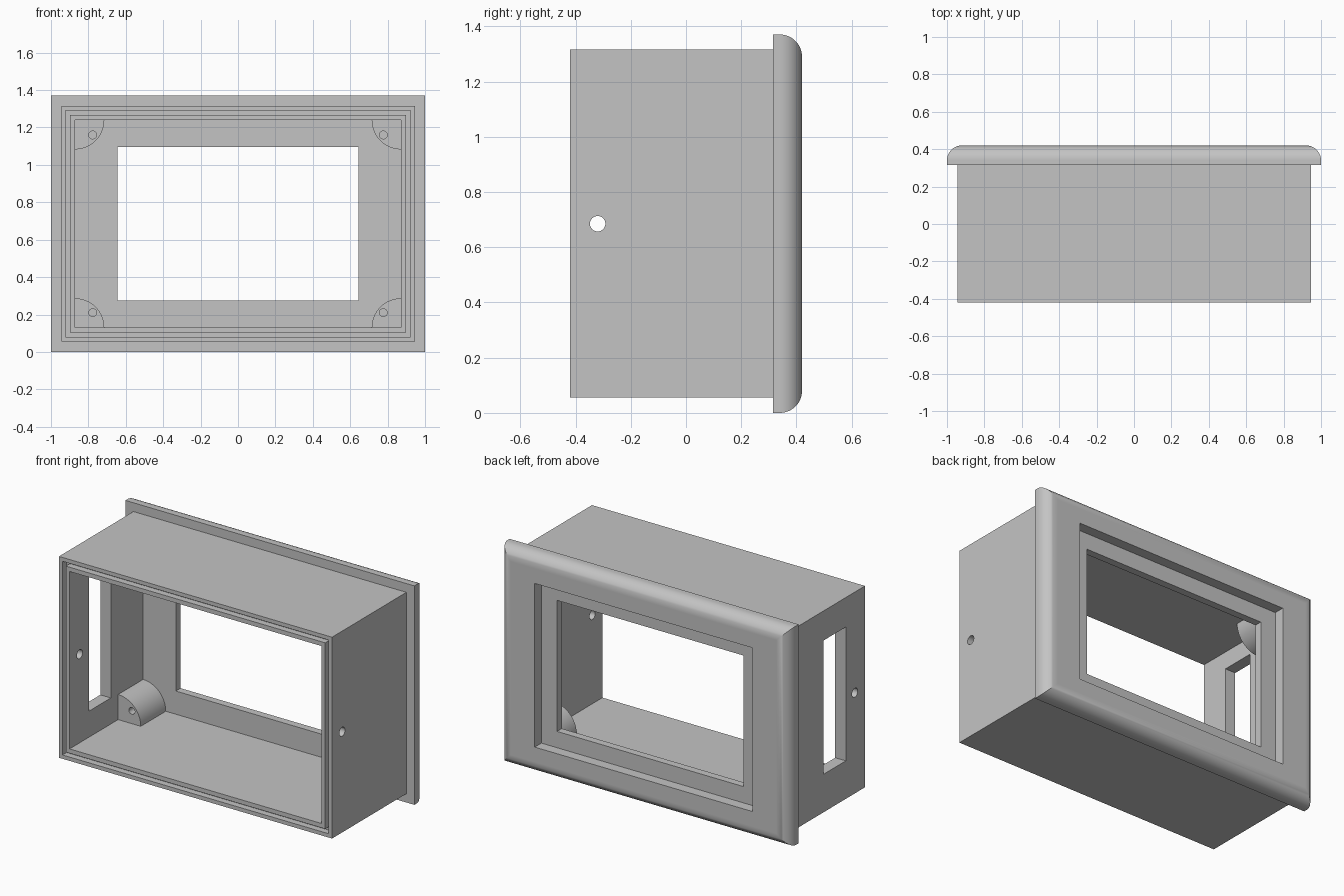
import bpy, bmesh, math
from mathutils import Matrix, Vector

if "Cube" in bpy.data.objects:
    bpy.data.objects.remove(bpy.data.objects["Cube"], do_unlink=True)

grey = bpy.data.materials.new("plain_grey")
grey.use_nodes = True
COLOUR = (0.55, 0.55, 0.55, 1)
grey.diffuse_color = COLOUR
grey.node_tree.nodes["Principled BSDF"].inputs["Base Color"].default_value = COLOUR

MID = 0.685               # height of the centre line
FRONT, BACK = -0.42, 0.42
FLOOR = 0.307             # inner face of the window wall
CAV_X, CAV_Z = 0.872, 0.555


def finish(bm, name):
    bmesh.ops.recalc_face_normals(bm, faces=bm.faces)
    mesh = bpy.data.meshes.new(name)
    bm.to_mesh(mesh)
    bm.free()
    mesh.materials.append(grey)
    ob = bpy.data.objects.new(name, mesh)
    bpy.context.collection.objects.link(ob)
    return ob


def box(name, x, y, z, round_back=0):
    """Box from (min, max) ranges, with optional rounding round its back face."""
    bm = bmesh.new()
    size = [r[1] - r[0] for r in (x, y, z)]
    centre = Vector([sum(r) / 2 for r in (x, y, z)])
    bmesh.ops.create_cube(bm, size=1, matrix=Matrix.Translation(centre) @ Matrix.Diagonal((*size, 1)))
    if round_back:
        edges = [e for e in bm.edges if all(v.co.y > y[1] - 1e-4 for v in e.verts)]
        bmesh.ops.bevel(bm, geom=edges, offset=round_back, segments=12, profile=0.5, affect='EDGES')
    return finish(bm, name)


def centred(name, hx, hz, y0, y1, round_back=0):
    return box(name, (-hx, hx), (y0, y1), (MID - hz, MID + hz), round_back)


def rod(name, centre, radius, length, axis):
    bm = bmesh.new()
    turn = Matrix.Rotation(math.pi / 2, 4, 'Y' if axis == 'X' else 'X')
    bmesh.ops.create_cone(bm, cap_ends=True, segments=32, radius1=radius, radius2=radius,
                          depth=length, matrix=Matrix.Translation(centre) @ turn)
    return finish(bm, name)


def activate(ob):
    bpy.ops.object.select_all(action='DESELECT')
    ob.select_set(True)
    bpy.context.view_layer.objects.active = ob


def combine(ob, other, operation='DIFFERENCE'):
    mod = ob.modifiers.new("combine", 'BOOLEAN')
    mod.operation = operation
    mod.solver = 'EXACT'
    mod.object = other
    activate(ob)
    bpy.ops.object.modifier_apply(modifier=mod.name)
    bpy.data.objects.remove(other, do_unlink=True)


def smooth(ob):
    activate(ob)
    bpy.ops.object.shade_smooth_by_angle(angle=math.radians(30))
    mod = ob.modifiers.new("even_normals", 'WEIGHTED_NORMAL')
    mod.keep_sharp = True


# Housing with the rounded bezel at its back
housing = centred("housing", 0.945, 0.63, FRONT, 0.33)
combine(housing, centred("bezel", 1.0, MID, 0.315, BACK, 0.08), 'UNION')

# Cavity, window and the shallow recess round the window
combine(housing, centred("cavity", CAV_X, CAV_Z, FRONT - 0.1, FLOOR))
combine(housing, centred("window", 0.645, 0.41, 0.2, 0.6))
combine(housing, centred("recess", 0.753, 0.512, 0.354, 0.6))

# Seal groove in the front rim
groove = centred("groove", 0.921, 0.606, FRONT - 0.05, FRONT + 0.04)
combine(groove, centred("groove_core", 0.898, 0.582, FRONT - 0.1, FRONT + 0.1))
combine(housing, groove)

# Screw hole in each side wall, and the tall slot in one of them
for side in (-1, 1):
    combine(housing, rod("side_hole", (side * 0.91, -0.32, MID), 0.028, 0.3, 'X'))
combine(housing, box("slot", (-1.1, -0.8), (-0.23, -0.012), (0.293, 1.13)))
smooth(housing)

# Quarter-round screw posts in the four inner corners
for sx, left_right in ((1, "left"), (-1, "right")):
    for sz, level in ((1, "upper"), (-1, "lower")):
        bm = bmesh.new()
        cx, cz = sx * CAV_X, MID + sz * CAV_Z
        ring = [bm.verts.new((cx, 0.06, cz))]
        for i in range(17):
            a = math.pi / 2 * i / 16
            ring.append(bm.verts.new((cx - sx * 0.157 * math.cos(a), 0.06,
                                      cz - sz * 0.157 * math.sin(a))))
        face = bm.faces.new(ring)
        ext = bmesh.ops.extrude_face_region(bm, geom=[face], use_keep_orig=True)
        bmesh.ops.translate(bm, vec=(0, FLOOR - 0.06, 0),
                            verts=[v for v in ext["geom"] if isinstance(v, bmesh.types.BMVert)])
        post = finish(bm, f"{level}_{left_right}_screw_post")
        combine(post, rod("screw_hole", (sx * 0.777, 0.1, MID + sz * 0.475), 0.021, 0.3, 'Y'))
        smooth(post)
